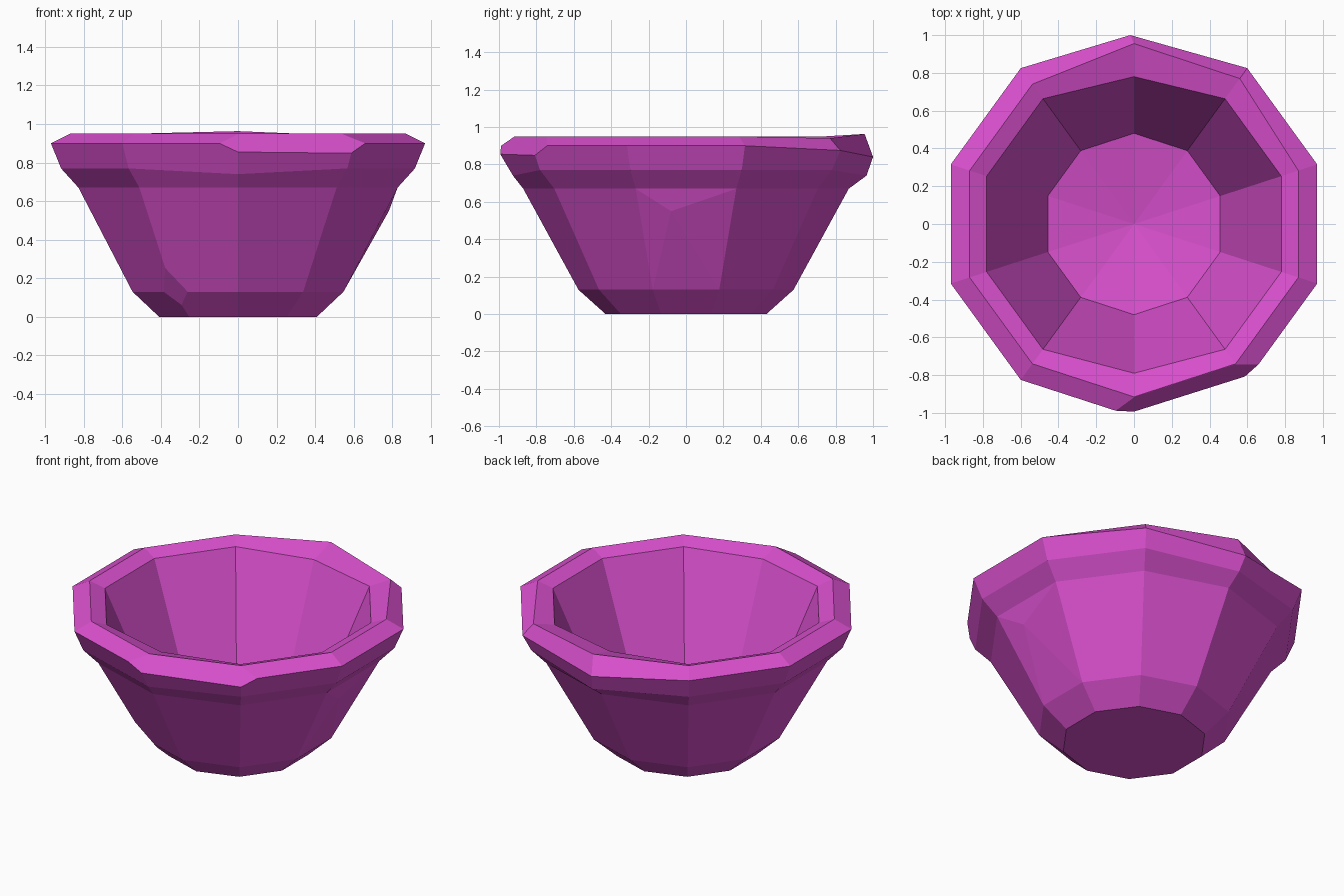
import bpy
import bmesh
from math import cos, sin, radians
from mathutils import Vector

cube = bpy.data.objects.get("Cube")
if cube:
    bpy.data.objects.remove(cube)

SIDES = 10

# Bowl cross-section (radius, height): base, wall, lip, then down the inside
PROFILE = [(0.43, 0), (0.575, 0.13), (0.87, 0.67), (0.965, 0.77), (1.02, 0.90),
           (0.915, 0.95), (0.82, 0.915), (0.48, 0.14)]


def direction(degrees):
    return Vector((cos(radians(degrees)), sin(radians(degrees)), 0))


def make_rings(bm):
    rings = []
    for radius, height in PROFILE:
        ring = []
        for i in range(SIDES):
            point = direction(90 + 360 / SIDES * i) * radius
            point.z = height
            ring.append(bm.verts.new(point))
        rings.append(ring)
    for low, high in zip(rings, rings[1:]):
        for i in range(SIDES):
            j = (i + 1) % SIDES
            bm.faces.new((low[i], low[j], high[j], high[i]))
    return rings


def chip(bm, point, normal):
    # Slice a flat chip off the outside and close the cut
    geometry = bm.verts[:] + bm.edges[:] + bm.faces[:]
    cut = bmesh.ops.bisect_plane(bm, geom=geometry, plane_co=point, plane_no=normal,
                                 clear_outer=True)
    edges = [e for e in cut["geom_cut"]
             if isinstance(e, bmesh.types.BMEdge) and e.is_boundary]
    bmesh.ops.holes_fill(bm, edges=edges, sides=0)


bm = bmesh.new()
rings = make_rings(bm)
base, foot, wall, shoulder, brim, lip, inner, floor = rings

# Flat underside and a shallow dished floor
bm.faces.new(list(reversed(base)))
centre = bm.verts.new((0, 0, 0.05))
for i in range(SIDES):
    bm.faces.new((floor[i], floor[(i + 1) % SIDES], centre))

# Worn corners at the back and front
front = SIDES // 2
back_right = SIDES - 1
brim[0].co = (-0.02, 1.0, 0.84)
lip[0].co = (0, 0.955, 0.963)
inner[0].co.y = 0.78
shoulder[0].co.z = 0.74
brim[back_right].co.z = 0.875
lip[back_right].co = (0.56, 0.77, 0.94)
shoulder[front].co = (0, -0.925, 0.74)
inner[front].co.y = -0.79

# Small facet bulging from the left side of the wall
side_face = max((f for f in bm.faces if foot[0].co.z < f.calc_center_median().z < wall[0].co.z
                 and f.normal.length >= 0 and foot[7] in f.verts and foot[8] in f.verts),
                key=lambda f: f.calc_center_median().x)
poked = bmesh.ops.poke(bm, faces=[side_face])
poked["verts"][0].co = (0.783, -0.08, 0.55)

# Chipped brim edge and chipped foot corner
edge_way = direction(-72)
chip(bm, edge_way * 0.872 + Vector((0, 0, 0.95)), edge_way * 0.795 + Vector((0, 0, 0.607)))
corner_way = direction(-126)
chip(bm, corner_way * 0.559 + Vector((0, 0, 0.142)), corner_way * 0.8 - Vector((0, 0, 0.6)))

bmesh.ops.recalc_face_normals(bm, faces=bm.faces[:])
mesh = bpy.data.meshes.new("bowl")
bm.to_mesh(mesh)
bm.free()

bowl = bpy.data.objects.new("bowl", mesh)
bpy.context.collection.objects.link(bowl)

magenta = bpy.data.materials.new("magenta")
magenta.use_nodes = True
colour = (0.70, 0.08, 0.62, 1)
magenta.diffuse_color = colour
magenta.node_tree.nodes["Principled BSDF"].inputs["Base Color"].default_value = colour
mesh.materials.append(magenta)
